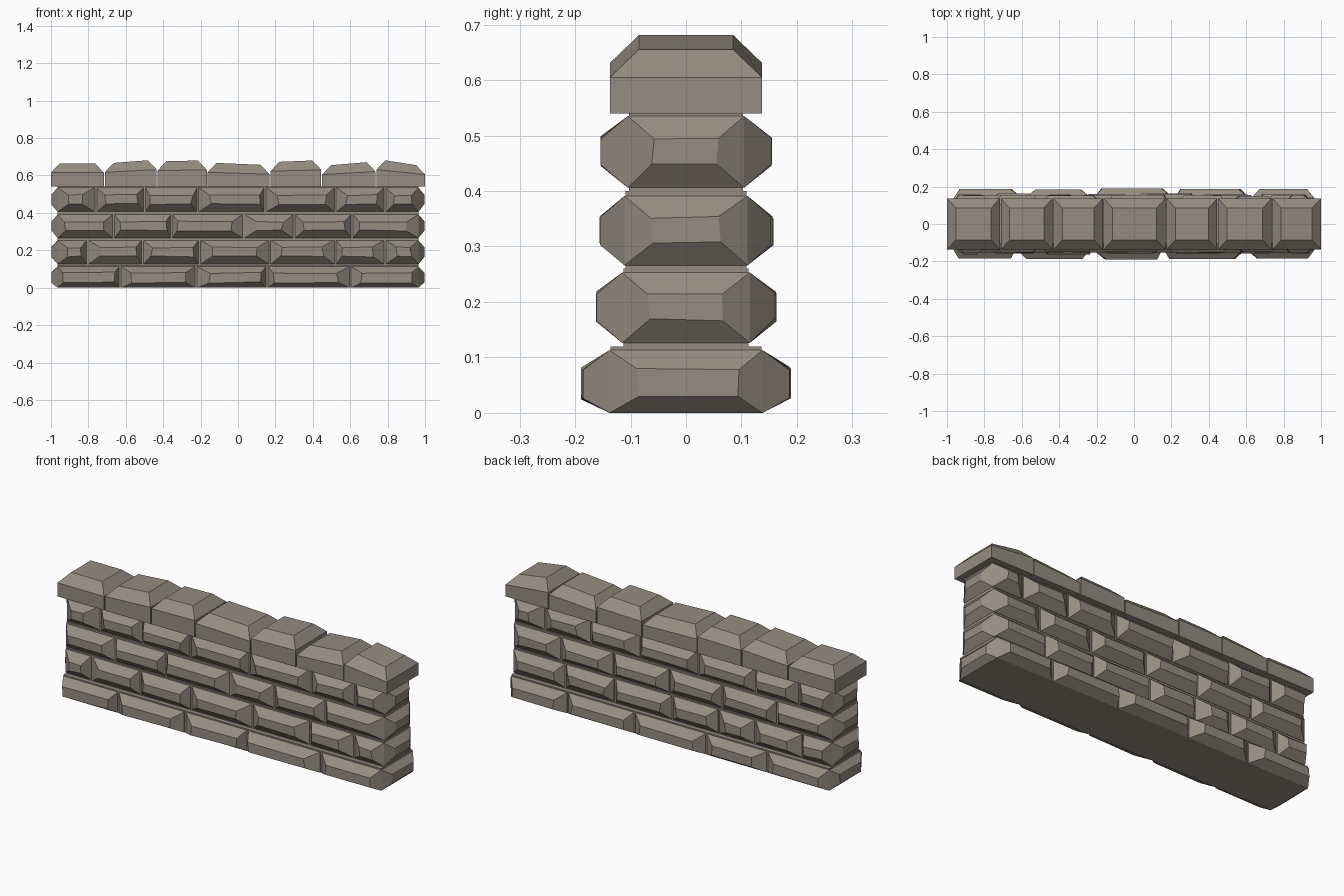
import bpy, bmesh, random
from mathutils import Vector

random.seed(4)
cube = bpy.data.objects.get("Cube")
if cube:
    bpy.data.objects.remove(cube, do_unlink=True)

stone = bpy.data.materials.new("warm grey stone")
stone.use_nodes = True
colour = (0.30, 0.267, 0.218, 1)
stone.diffuse_color = colour
stone.node_tree.nodes["Principled BSDF"].inputs["Base Color"].default_value = colour
stone.node_tree.nodes["Principled BSDF"].inputs["Roughness"].default_value = 0.9

Z = Vector((0, 0, 1))
END = 0.965   # half length of the core
GAP = 0.005   # half width of a joint


def make_object(name, bm):
    bmesh.ops.recalc_face_normals(bm, faces=bm.faces)
    mesh = bpy.data.meshes.new(name)
    bm.to_mesh(mesh)
    bm.free()
    mesh.materials.append(stone)
    obj = bpy.data.objects.new(name, mesh)
    bpy.context.collection.objects.link(obj)
    return obj


def loft(bm, rings):
    """Closed solid through a list of four-point rings."""
    rings = [[bm.verts.new(p) for p in ring] for ring in rings]
    bm.faces.new(rings[0])
    bm.faces.new(rings[-1])
    for a, b in zip(rings, rings[1:]):
        for i in range(4):
            j = (i + 1) % 4
            bm.faces.new((a[i], a[j], b[j], b[i]))


def ring(u, n, u0, u1, z0, z1, depth, wobble=0.0):
    pts = []
    for a, z in ((u0, z0), (u1, z0), (u1, z1), (u0, z1)):
        a += random.uniform(-wobble, wobble)
        z += random.uniform(-wobble, wobble) * 0.5
        pts.append(u * a + n * depth + Z * z)
    return pts


def box(bm, x, y, z0, z1):
    loft(bm, [[Vector((sx * x, sy * y, z)) for sx, sy in ((-1, -1), (1, -1), (1, 1), (-1, 1))]
              for z in (z0, z1)])


def facing_stones(name, n, splits, course):
    """Row of chiselled stones on the front or back."""
    bottom, top, f0, f1, core, out = course
    bm = bmesh.new()
    u = Vector((1, 0, 0))
    edges = [-END - GAP] + splits + [END + GAP]
    for a, b in zip(edges, edges[1:]):
        a, b = a + GAP, b - GAP
        inset = [random.uniform(0.025, 0.065) for _ in range(2)]
        loft(bm, [ring(u, n, a, b, bottom, top, core - 0.02),
                  ring(u, n, a, b, bottom, top, core),
                  ring(u, n, a + inset[0], b - inset[1], f0, f1,
                       out - random.uniform(0, 0.006), 0.008)])
    make_object(name, bm)


# Courses: bottom, top, face bottom, face top, core half depth, stone reach
courses = [
    (0.00, 0.113, 0.028, 0.08, 0.138, 0.19),
    (0.126, 0.253, 0.167, 0.215, 0.115, 0.163),
    (0.266, 0.391, 0.306, 0.352, 0.111, 0.158),
    (0.406, 0.535, 0.447, 0.495, 0.105, 0.155),
]
core_tops = [0.12, 0.26, 0.4, 0.542]
front_splits = [
    [-0.63, -0.225, 0.155, 0.6],
    [-0.805, -0.51, -0.205, 0.17, 0.52, 0.785],
    [-0.665, -0.355, 0.03, 0.3, 0.61],
    [-0.76, -0.5, -0.215, 0.145, 0.52, 0.785],
]
back_splits = [
    [-0.59, -0.22, 0.215, 0.62],
    [-0.79, -0.5, -0.28, 0.0, 0.35, 0.65],
    [-0.63, -0.3, 0.02, 0.36, 0.68],
    [-0.76, -0.5, -0.15, 0.2, 0.5, 0.78],
]

# Wall courses with core, long faces and end stones
base = 0.0
for i, course in enumerate(courses):
    bottom, top, f0, f1, core, out = course
    label = "course_%d" % (i + 1)
    bm = bmesh.new()
    box(bm, END, core - 0.002, base, core_tops[i])
    make_object(label + "_core", bm)
    base = core_tops[i]
    facing_stones(label + "_front_stones", Vector((0, -1, 0)), front_splits[i], course)
    facing_stones(label + "_back_stones", Vector((0, 1, 0)), back_splits[i], course)
    for side, sign in (("left", 1), ("right", -1)):
        bm = bmesh.new()
        u, n = Vector((0, 1, 0)), Vector((sign, 0, 0))
        loft(bm, [ring(u, n, -core, core, bottom, top, END - 0.02),
                  ring(u, n, -core, core, bottom, top, END),
                  ring(u, n, 0.048 - core, core - 0.048, f0, f1, 0.998, 0.006)])
        make_object(label + "_" + side + "_end_stone", bm)

# Coping stones along the top: left edge, right edge, top height at each end
coping = [
    (-1.0, -0.717, 0.665, 0.665), (-0.712, -0.435, 0.667, 0.681),
    (-0.43, -0.167, 0.676, 0.68), (-0.162, 0.168, 0.667, 0.657),
    (0.174, 0.445, 0.673, 0.68), (0.45, 0.735, 0.655, 0.671),
    (0.74, 1.0, 0.681, 0.655),
]
for i, (x0, x1, zl, zr) in enumerate(coping):
    bm = bmesh.new()
    levels = []
    for inset, y, drop in ((0, 0.137, None), (0, 0.137, 0.05), (0.047, 0.085, 0)):
        pts = []
        for x, sy, z in ((x0 + inset, -1, zl), (x1 - inset, -1, zr),
                         (x1 - inset, 1, zr), (x0 + inset, 1, zl)):
            pts.append(Vector((x, sy * y, 0.54 if drop is None else z - drop)))
        levels.append(pts)
    loft(bm, levels)
    make_object("coping_stone_%d" % (i + 1), bm)
